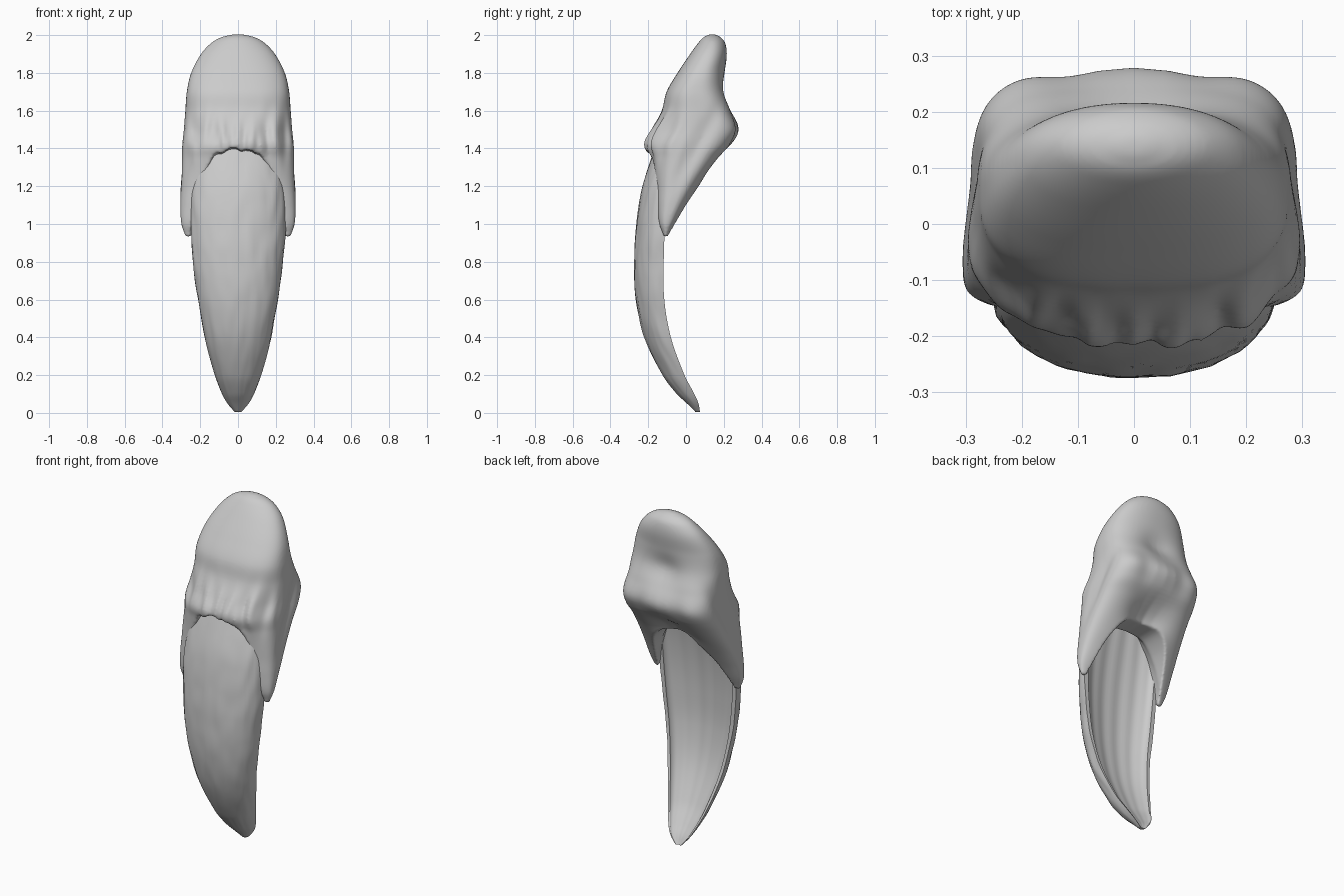
import bpy, bmesh, math
from mathutils import Vector, noise

if "Cube" in bpy.data.objects:
    bpy.data.objects.remove(bpy.data.objects["Cube"])


def curve(keys, z, col):
    """Smooth (Hermite) lookup of one column in a table keyed by height."""
    n = len(keys)
    z = min(max(z, keys[0][0]), keys[-1][0])
    i = max(k for k in range(n - 1) if keys[k][0] <= z)

    def slope(k):
        a, b = keys[max(k - 1, 0)], keys[min(k + 1, n - 1)]
        return (b[col] - a[col]) / (b[0] - a[0])
    h = keys[i + 1][0] - keys[i][0]
    t = (z - keys[i][0]) / h
    p, q = keys[i][col], keys[i + 1][col]
    return ((2*t**3 - 3*t*t + 1) * p + (t**3 - 2*t*t + t) * h * slope(i)
            + (3*t*t - 2*t**3) * q + (t**3 - t*t) * h * slope(i + 1))


def loft(name, rings):
    """Skin closed rings of equal length and cap both ends."""
    bm = bmesh.new()
    vs = [[bm.verts.new(p) for p in r] for r in rings]
    m = len(vs[0])
    for a, b in zip(vs, vs[1:]):
        for i in range(m):
            j = (i + 1) % m
            bm.faces.new((a[i], a[j], b[j], b[i]))
    bm.faces.new(vs[0])
    bm.faces.new(vs[-1])
    bmesh.ops.recalc_face_normals(bm, faces=bm.faces[:])
    me = bpy.data.meshes.new(name)
    bm.to_mesh(me)
    bm.free()
    ob = bpy.data.objects.new(name, me)
    bpy.context.collection.objects.link(ob)
    return ob


def activate(ob):
    bpy.ops.object.select_all(action='DESELECT')
    ob.select_set(True)
    bpy.context.view_layer.objects.active = ob


def bump(v, centre, width):
    return math.exp(-((v - centre) / width) ** 2)


# Claw blade: height, half width, outer y, rim y, inner channel y
BLADE = [
    (0.005, 0.018, 0.050, 0.074, 0.068),
    (0.05, 0.056, 0.005, 0.066, 0.045),
    (0.10, 0.084, -0.048, 0.044, 0.008),
    (0.20, 0.123, -0.125, -0.008, -0.060),
    (0.40, 0.176, -0.220, -0.080, -0.150),
    (0.60, 0.212, -0.265, -0.115, -0.190),
    (0.80, 0.238, -0.275, -0.118, -0.195),
    (1.00, 0.252, -0.262, -0.110, -0.180),
    (1.20, 0.248, -0.230, -0.090, -0.145),
    (1.45, 0.200, -0.150, -0.050, -0.080),
]
rings = []
SEG = 36
for k in range(91):
    z = 0.005 + 1.445 * (k / 90) ** 1.15
    w, yf, yb, yi = (curve(BLADE, z, c) for c in (1, 2, 3, 4))
    ring = []
    for i in range(SEG + 1):
        a = math.pi * i / SEG
        r = 1 + 0.025 * noise.noise(Vector((a * 5, z * 7, 3)))
        ring.append((w * math.cos(a) * r, yb + (yf - yb) * math.sin(a) ** 0.8 * r, z))
    for i in range(SEG + 1):
        a = math.pi * (1 - i / SEG)
        groove = 0.01 * w * math.sin(a * 13) * math.sin(a)
        ring.append((0.9 * w * math.cos(a), yb + (yi - yb) * math.sin(a) + groove, z))
    rings.append(ring)
blade = loft("claw_blade", rings)
activate(blade)
bpy.ops.object.shade_smooth_by_angle(angle=math.radians(75))

# Bone base: height, half width, front y, back y, front and back squareness
BASE = [
    (0.935, 0.280, -0.130, -0.085, 2.5, 2.5),
    (1.00, 0.300, -0.158, -0.045, 2.8, 2.8),
    (1.10, 0.306, -0.168, 0.012, 2.9, 3.0),
    (1.20, 0.306, -0.172, 0.078, 2.9, 3.0),
    (1.35, 0.300, -0.195, 0.185, 2.6, 3.4),
    (1.42, 0.297, -0.214, 0.245, 2.5, 3.6),
    (1.50, 0.288, -0.178, 0.280, 2.5, 3.6),
    (1.60, 0.279, -0.128, 0.245, 2.6, 3.2),
    (1.70, 0.271, -0.103, 0.214, 2.6, 2.6),
    (1.80, 0.248, -0.045, 0.207, 2.4, 2.3),
    (1.90, 0.196, 0.022, 0.216, 2.2, 2.2),
    (1.96, 0.140, 0.066, 0.207, 2.0, 2.0),
    (1.99, 0.085, 0.095, 0.182, 2.0, 2.0),
    (2.004, 0.025, 0.125, 0.155, 2.0, 2.0),
]
rings = []
M = 96
for k in range(101):
    z = 1.469 - 0.535 * math.cos(math.pi * k / 100)
    w, yf, yb, ef, eb = (curve(BASE, z, c) for c in (1, 2, 3, 4, 5))
    mid, half = (yf + yb) / 2, (yb - yf) / 2
    ring = []
    for i in range(M):
        a = 2 * math.pi * i / M
        c, s = math.cos(a), math.sin(a)
        e = 2 / (eb if s > 0 else ef)
        x = w * math.copysign(abs(c) ** e, c)
        y = mid + half * math.copysign(abs(s) ** e, s)
        if s > 0.2:
            # Saddle above the heel, lobes beside its keel, hollow below it
            y -= 0.03 * bump(x, 0, 0.11) * bump(z, 1.68, 0.08)
            y -= 0.015 * bump(abs(x), 0.12, 0.06) * bump(z, 1.48, 0.09)
            y -= 0.07 * bump(x, 0, 0.12) * bump(z, 1.29, 0.09)
        elif s < -0.2:
            # Creases running up from the front rim
            y += 0.03 * noise.noise(Vector((x * 22, z * 5, 1))) * bump(z, 1.46, 0.11)
        # Shallow diagonal groove along each side
        x *= 1 - 0.05 * bump(y, 0.06 + 0.55 * (z - 1.42), 0.045) * bump(z, 1.42, 0.2)
        ring.append((x, y, z))
    rings.append(ring)
base = loft("claw_base", rings)

# Arched tunnel that opens the underside and leaves a flap on each side
ARCH = [(-0.001, 1.395), (0.1, 1.378), (0.16, 1.32), (0.2, 1.24),
        (0.228, 1.14), (0.245, 1.04), (0.253, 0.94), (0.258, 0.7)]
rings = []
for y, drop, ragged in ((-0.45, 0, 0.024), (-0.17, 0, 0.024), (-0.06, 0.12, 0), (0.45, 0.13, 0)):
    ring = []
    for t in range(-40, 41):
        x = 0.258 * math.sin(t * math.pi / 80)
        z = curve(ARCH, abs(x), 1) - drop
        if abs(x) < 0.19:
            z += ragged * noise.noise(Vector((x * 35, 0.5, 7)))
        ring.append((x, y, z))
    rings.append(ring)
cutter = loft("arch_cutter", rings)
cutter.hide_render = True

activate(base)
cut = base.modifiers.new("arch", 'BOOLEAN')
cut.operation = 'DIFFERENCE'
cut.solver = 'EXACT'
cut.object = cutter
bpy.ops.object.modifier_apply(modifier="arch")
bpy.data.objects.remove(cutter)

# Melt the cut edges into soft organic rims
melt = base.modifiers.new("melt", 'REMESH')
melt.mode = 'VOXEL'
melt.voxel_size = 0.008
melt.use_smooth_shade = True
soft = base.modifiers.new("soften", 'SMOOTH')
soft.factor = 0.5
soft.iterations = 5
